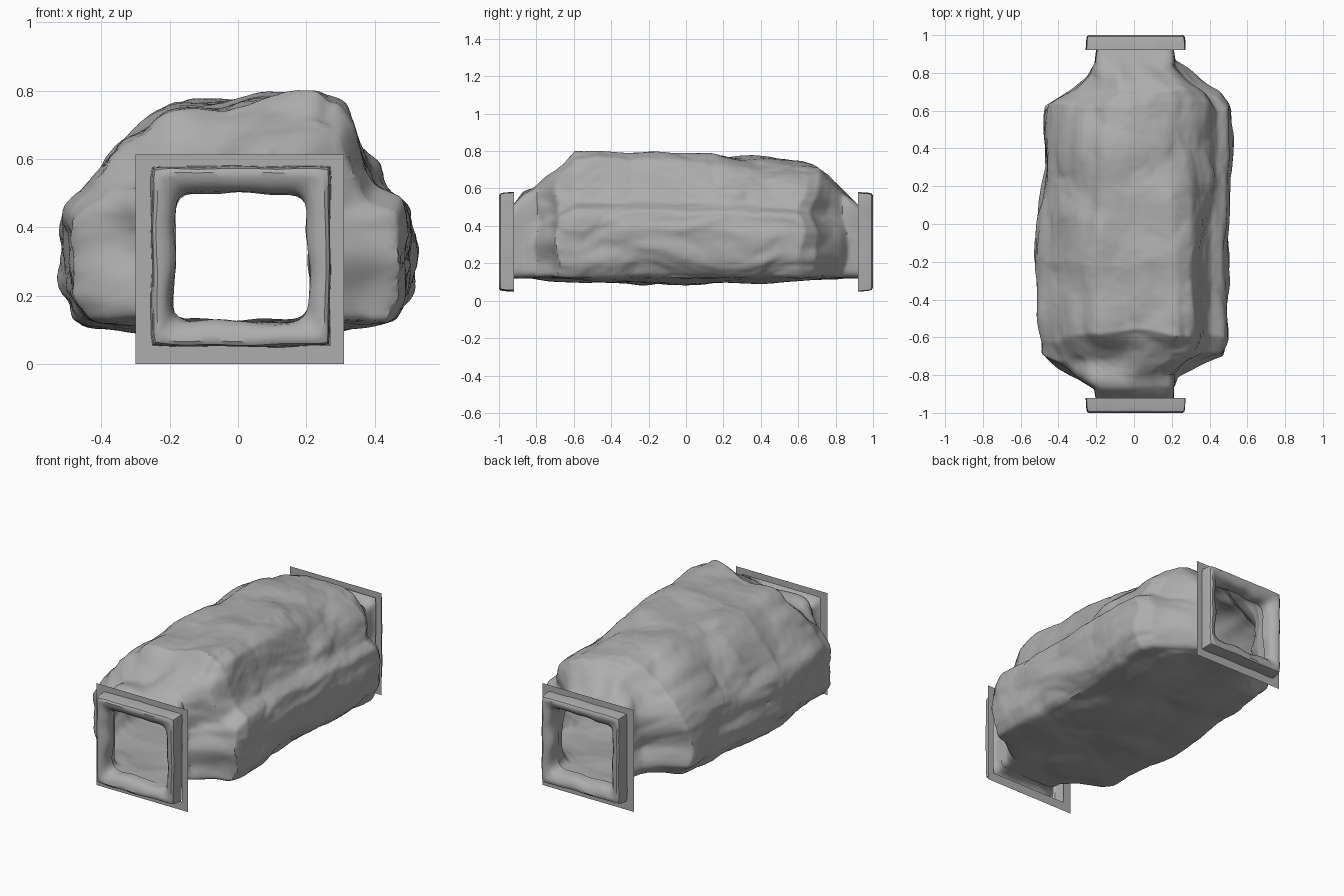
import bpy, bmesh, math
from mathutils import Vector, noise

old = bpy.data.objects.get("Cube")
if old:
    bpy.data.objects.remove(old, do_unlink=True)

GREY = (0.42, 0.42, 0.42, 1)
stone = bpy.data.materials.new("stone grey")
stone.diffuse_color = GREY
stone.use_nodes = True
bsdf = next(n for n in stone.node_tree.nodes if n.type == 'BSDF_PRINCIPLED')
bsdf.inputs["Base Color"].default_value = GREY
bsdf.inputs["Roughness"].default_value = 0.9


def finish(name, bm, smooth=True):
    bmesh.ops.recalc_face_normals(bm, faces=bm.faces)
    mesh = bpy.data.meshes.new(name)
    bm.to_mesh(mesh)
    bm.free()
    mesh.materials.append(stone)
    obj = bpy.data.objects.new(name, mesh)
    bpy.context.collection.objects.link(obj)
    if smooth:
        bpy.ops.object.select_all(action='DESELECT')
        obj.select_set(True)
        bpy.context.view_layer.objects.active = obj
        bpy.ops.object.shade_smooth_by_angle(angle=math.radians(40))


def loft(name, rings):
    """Skin a list of closed point rings, leaving both ends open."""
    bm = bmesh.new()
    rows = [[bm.verts.new(p) for p in ring] for ring in rings]
    count = len(rows[0])
    for a, b in zip(rows, rows[1:]):
        for i in range(count):
            j = (i + 1) % count
            bm.faces.new((a[i], a[j], b[j], b[i]))
    finish(name, bm)


def mix(a, b, k):
    return a + (b - a) * k


def ease(k):
    k = min(1, max(0, k))
    return k * k * (3 - 2 * k)


def squarish(u, v, power):
    """Push a direction out onto a rounded square of half size one."""
    r = (abs(u) ** power + abs(v) ** power) ** (-1 / power)
    return u * r, v * r


def at(table, y):
    """Linear lookup of a station row at y."""
    y = min(table[-1][0], max(table[0][0], y))
    for a, b in zip(table, table[1:]):
        if y <= b[0]:
            k = (y - a[0]) / (b[0] - a[0])
            return [mix(p, q, k) for p, q in zip(a[1:], b[1:])]


def dense(keys):
    """Subdivide a closed key outline and soften its corners."""
    pts = []
    for a, b in zip(keys, keys[1:] + keys[:1]):
        pts += [Vector(a).lerp(Vector(b), s / 8) for s in range(8)]
    for _ in range(3):
        pts = [(pts[i - 1] + 2 * p + pts[(i + 1) % len(pts)]) / 4
               for i, p in enumerate(pts)]
    return pts


# Cave cross-sections: shared lower walls, roof peaking right in front
# and level at the back
RIGHT_WALL = [(0, 0), (.55, 0), (.87, .03), (.97, .16), (.99, .4), (.96, .55)]
LEFT_WALL = [(-.98, .5), (-.98, .3), (-.98, .15), (-.87, .04), (-.5, 0)]
FRONT_ROOF = [(.82, .61), (.71, .78), (.62, .94), (.45, 1), (.15, .96),
              (-.1, .91), (-.38, .89), (-.6, .8), (-.83, .63)]
BACK_ROOF = [(.83, .61), (.72, .75), (.57, .9), (.35, .98), (.1, 1),
             (-.12, 1), (-.36, .98), (-.6, .86), (-.84, .66)]
front_section = dense(RIGHT_WALL + FRONT_ROOF + LEFT_WALL)
back_section = dense(RIGHT_WALL + BACK_ROOF + LEFT_WALL)

# Stations along the cave: y, left edge x, right edge x, floor z, roof z
STATIONS = [
    (-.925, -.2, .21, .12, .51), (-.87, -.21, .21, .12, .58),
    (-.8, -.3, .24, .12, .63), (-.69, -.49, .48, .11, .71),
    (-.59, -.5, .5, .105, .795), (-.2, -.53, .51, .09, .81),
    (.1, -.5, .51, .09, .795), (.4, -.48, .52, .105, .765),
    (.62, -.46, .52, .105, .745), (.69, -.37, .47, .11, .73),
    (.77, -.26, .32, .115, .67), (.85, -.21, .22, .12, .58),
    (.925, -.2, .21, .12, .51)]


def rock_noise(p):
    """Broad lumps, chipped facets and flat-lying strata."""
    warp = p + .09 * noise.noise_vector(p * 3)
    lumps = noise.noise(warp * 3.1)
    near = noise.voronoi(Vector((warp.x * 4, warp.y * 2.6, warp.z * 5)))[0]
    chips = .42 - near[0]
    strata = noise.fractal(Vector((warp.x * 4, warp.y * 3, warp.z * 11)), 1, 2, 4)
    return .022 * lumps + .04 * chips + .012 * strata


STEPS = 170
rings = []
for k in range(STEPS + 1):
    y = mix(-.925, .925, k / STEPS)
    t = ease((.88 - abs(y)) / .18)
    rough = .15 + .85 * t
    ring = []
    for f, b in zip(front_section, back_section):
        u, v = f.lerp(b, ease((y + .4) / .8))
        # ragged shoulders: each point reads its station a little off
        drift = .05 * noise.noise(Vector((u * 2, y * 3, v * 4))) * ease((.92 - abs(y)) / .12)
        left, right, floor, roof = at(STATIONS, y + drift)
        nu, nv = squarish(u, 2 * v - 1, 9)
        bu = mix(nu, u, t)
        bv = mix((nv + 1) / 2, v, t)
        p = Vector((mix(left, right, (bu + 1) / 2), y, mix(floor, roof, bv)))
        out = Vector((bu, 0, 1.6 * (bv - .45))).normalized()
        if v < .03:
            out *= .7
        shift = out * rock_noise(p) * rough
        shift.y = .03 * t * noise.noise(p * 4 + Vector((7, 3, 5)))
        ring.append(p + shift)
    rings.append(ring)
loft("cave_shell", rings)

# Rounded doorway lips: outward flare fraction and distance along y
LIP = [(0, .92), (.02, .955), (.1, .975), (.3, .99), (.55, .998), (.75, 1),
       (.9, .993), (.97, .97), (1, .92)]
SIDES = 96


def lip_ring(flare, depth, end):
    ring = []
    for i in range(SIDES):
        a = math.tau * i / SIDES
        u, v = squarish(math.cos(a), math.sin(a), 8 + 50 * flare)
        p = Vector((.009 + u * (.197 + .066 * flare), end * depth,
                    .315 + v * (.188 + .076 * flare)))
        wobble = .016 * noise.noise(p * 9) * (1 - .7 * flare)
        ring.append(p + Vector((u, 0, v)) * wobble)
    return ring


def border_plate(name, y):
    """Flat square border with a square hole."""
    bm = bmesh.new()
    corners = [(-1, -1), (1, -1), (1, 1), (-1, 1)]
    outer = [bm.verts.new((.005 + .305 * a, y, .307 + .307 * b)) for a, b in corners]
    inner = [bm.verts.new((.009 + .26 * a, y, .315 + .26 * b)) for a, b in corners]
    for i in range(4):
        j = (i + 1) % 4
        bm.faces.new((outer[i], outer[j], inner[j], inner[i]))
    finish(name, bm, smooth=False)


for label, end, plate_y in (("front", -1, -.92), ("back", 1, .925)):
    loft(label + "_doorway_lip", [lip_ring(f, d, end) for f, d in LIP])
    border_plate(label + "_border_plate", plate_y)
